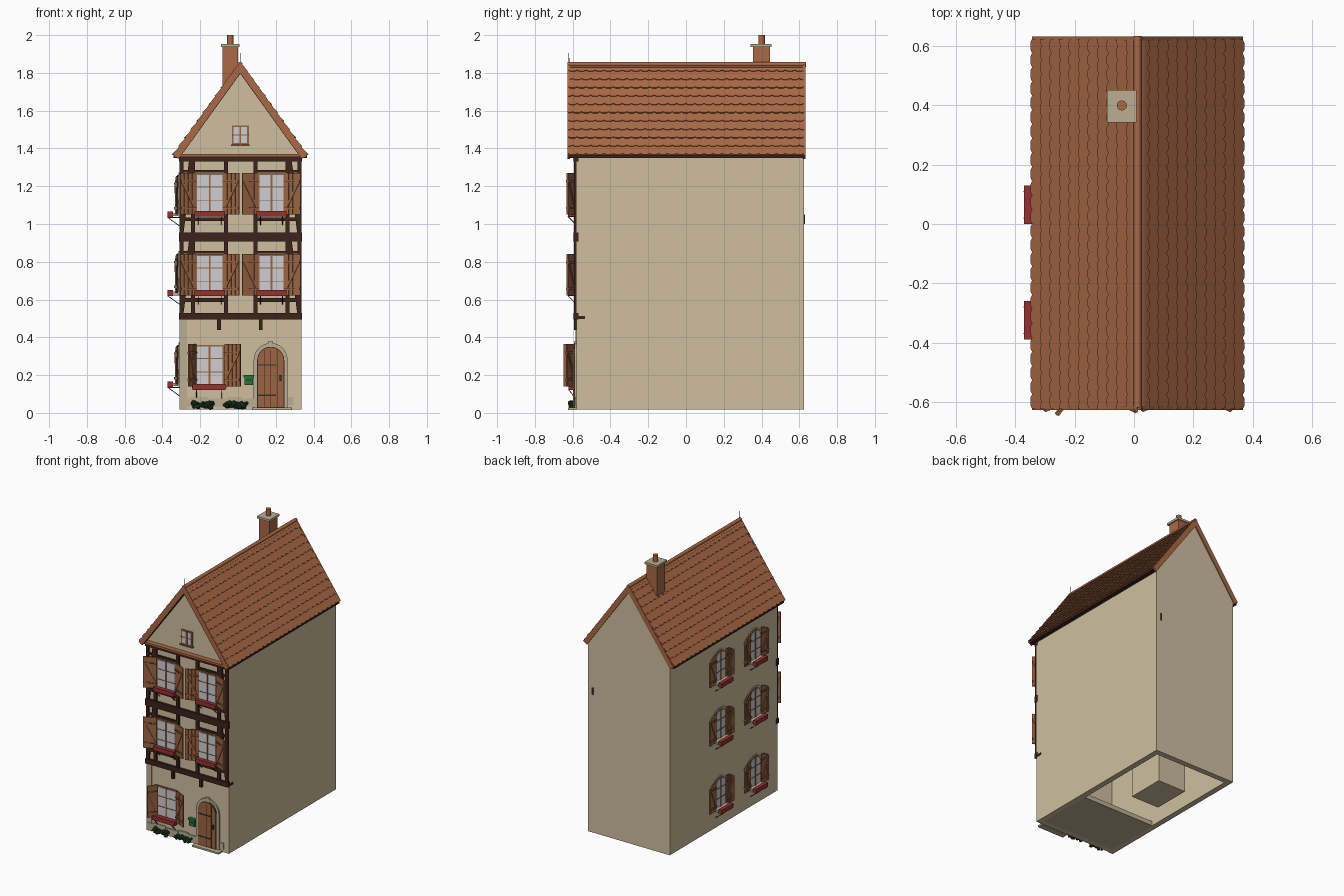
import bpy, bmesh, math, random
from mathutils import Matrix, Vector

if "Cube" in bpy.data.objects:
    bpy.data.objects.remove(bpy.data.objects["Cube"])

random.seed(4)
COL = {"plaster": (.62, .52, .35), "stone": (.50, .43, .29), "clay_tile": (.40, .14, .06),
       "dark_timber": (.045, .016, .011), "wood": (.33, .13, .055), "glass": (.62, .62, .65),
       "red_paint": (.30, .03, .03), "leaf": (.015, .055, .02), "green_paint": (.02, .17, .04),
       "iron": (.03, .03, .03)}
MATS = {}
for n, c in COL.items():
    MATS[n] = bpy.data.materials.new(n)
    MATS[n].diffuse_color = (*c, 1)

PARTS = {}


def part(name, mat):
    if name not in PARTS:
        PARTS[name] = (bmesh.new(), mat)
    return PARTS[name][0]


def frame(u, v, w, o):
    m = Matrix((u, v, w)).transposed().to_4x4()
    m.translation = Vector(o)
    return m


def prism(name, mat, M, pts, w0, w1):
    """Extrude a counter-clockwise outline in the plane of M from w0 to w1."""
    bm = part(name, mat)
    a = [bm.verts.new(M @ Vector((x, y, w0))) for x, y in pts]
    b = [bm.verts.new(M @ Vector((x, y, w1))) for x, y in pts]
    n = len(pts)
    bm.faces.new(a[::-1])
    bm.faces.new(b)
    for i in range(n):
        bm.faces.new((a[i], a[(i + 1) % n], b[(i + 1) % n], b[i]))


def box(name, mat, M, u0, u1, v0, v1, w0, w1):
    prism(name, mat, M, [(u0, v0), (u1, v0), (u1, v1), (u0, v1)], w0, w1)


def beam(name, mat, M, p, q, width, w0, w1):
    p, q = Vector(p), Vector(q)
    d = (q - p).normalized() * width / 2
    s = Vector((d.y, -d.x))
    prism(name, mat, M, [p + s, q + s, q - s, p - s], w0, w1)


def arch(u0, u1, v0, v1, rise, n=8):
    """Outline with an elliptical arched head."""
    c, r = (u0 + u1) / 2, (u1 - u0) / 2
    top = [(c + r * math.cos(math.pi * i / n), v1 - rise + rise * math.sin(math.pi * i / n))
           for i in range(n + 1)]
    return [(u0, v0), (u1, v0)] + top


def cyl(name, mat, r, z0, z1, x, y, seg=12, r2=None):
    bmesh.ops.create_cone(part(name, mat), cap_ends=True, segments=seg, radius1=r,
                          radius2=r if r2 is None else r2, depth=z1 - z0,
                          matrix=Matrix.Translation((x, y, (z0 + z1) / 2)))


F = frame((1, 0, 0), (0, 0, 1), (0, -1, 0), (0, -.58, 0))
L = frame((0, -1, 0), (0, 0, 1), (-1, 0, 0), (-.31, 0, 0))
X0, X1, XC = -.31, .335, .012
Z0, ZE = .018, 1.362

# hollow wall shell, gables, front floor and inner shaft
box("house_walls", "plaster", F, X0, X1, Z0, ZE, -.04, 0)
box("house_walls", "plaster", F, X0, X1, Z0, ZE, -1.205, -1.165)
for a, b in ((X0, X0 + .04), (X1 - .04, X1)):
    box("house_walls", "plaster", F, a, b, Z0, ZE, -1.165, -.04)
for w in (-.04, -1.205):
    prism("gable_walls", "plaster", F, [(X0, ZE), (X1, ZE), (XC, 1.82)], w, w + .045)
box("floor_slab", "stone", F, X0 + .04, X1 - .04, Z0, .05, -.44, -.04)
box("inner_shaft", "plaster", F, -.16, .06, Z0 + .01, 1.3, -.9, -.63)

# roof slabs with courses of round-ended tiles
TW, ROWS, Y = .048, 11, .625
for sgn, xe in ((1, .365), (-1, -.342)):
    v = Vector((XC - xe, 0, 1.848 - 1.362))
    ln = v.length
    v.normalize()
    u = Vector((0, sgn, 0))
    R = frame(u, v, u.cross(v), (xe, 0, 1.362))
    box("roof_slabs", "clay_tile", R, -Y, Y, .004, ln, -.028, 0)
    box("eave_boards", "dark_timber", F, min(xe, xe - sgn * .03), max(xe, xe - sgn * .03),
        1.35, 1.366, -1.2, .035)
    step = ln / ROWS
    for r in range(ROWS):
        T = R @ Matrix.Translation((0, (r + 1) * step, 0)) @ Matrix.Rotation(-.13, 4, 'X')
        for c in range(27):
            m = -Y + c * TW + (0 if r % 2 else TW / 2)
            if m - TW / 4 > Y - .002:
                continue
            pts = [(m - TW / 2, 0), (m - TW / 2, -step + .008), (m - TW / 4, -step),
                   (m + TW / 4, -step), (m + TW / 2, -step + .008), (m + TW / 2, 0)]
            pts = [(max(-Y, min(Y, x)), y) for x, y in pts]
            prism("roof_tiles", "clay_tile", T, pts, -.002, .003)
    # verge boards along the gable edges
    for w in (.035, -1.212):
        beam("verge_boards", "clay_tile", F, (xe - sgn * .012, 1.355), (XC, 1.832), .035, w, w + .012)
    beam("verge_trim", "dark_timber", F, (xe - sgn * .036, 1.36), (XC, 1.801), .006, .03, .042)
box("gable_sill", "clay_tile", F, -.335, .36, 1.355, 1.37, 0, .04)
bmesh.ops.create_cone(part("ridge_cap", "clay_tile"), cap_ends=True, segments=12, radius1=.013,
                      radius2=.013, depth=1.262, matrix=Matrix.Translation((XC, .003, 1.845))
                      @ Matrix.Rotation(math.pi / 2, 4, 'X'))
cyl("ridge_finial", "iron", .003, 1.85, 1.905, XC, -.62, 6, .001)

# chimney
box("chimney_stack", "clay_tile", F, -.083, .0, 1.55, 1.94, -1.025, -.935)
box("chimney_cap", "stone", F, -.091, .009, 1.938, 1.953, -1.033, -.922)
cyl("chimney_pot", "clay_tile", .017, 1.95, 2.0, -.041, .4)


def panes(M, u0, u1, v0, v1, rise=0.0, rows=3, base=0.0):
    """Wooden sash with glass and glazing bars."""
    out = (lambda a, b, c, d: arch(a, b, c, d, rise)) if rise else \
        (lambda a, b, c, d: [(a, c), (b, c), (b, d), (a, d)])
    prism("window_frames", "wood", M, out(u0, u1, v0, v1), base, base + .006)
    e = .009
    prism("window_glass", "glass", M, out(u0 + e, u1 - e, v0 + e, v1 - e), base, base + .009)
    c = (u0 + u1) / 2
    box("window_bars", "wood", M, c - .005, c + .005, v0, v1 - .003, base, base + .013)
    for i in range(1, rows):
        z = v0 + (v1 - v0) * i / rows
        box("window_bars", "wood", M, u0, u1, z - .002, z + .002, base, base + .012)


def shutter(M, hinge, side, v0, v1, length, ang, slope=0.0):
    """Plank shutter swung out from its hinge; side is -1 left, 1 right."""
    S = M @ Matrix.Translation((hinge, 0, .008)) @ Matrix.Rotation(-side * ang, 4, 'Y')
    n = 4
    for i in range(n):
        a, b = length * i / n + .0008, length * (i + 1) / n - .0008
        ta, tb = v1 - slope * (i / n) ** 2, v1 - slope * ((i + 1) / n) ** 2
        pts = [(a, v0), (b, v0), (b, tb), (a, ta)]
        if side < 0:
            pts = [(-x, y) for x, y in pts[::-1]]
        prism("shutters", "wood", S, pts, 0, .008)
    h = v1 - v0
    lo, hi = v0 + .16 * h, v0 + .8 * h
    for z in (lo, hi):
        beam("shutter_battens", "wood", S, (side * .004, z), (side * (length - .004), z), .012, -.004, .013)
        beam("shutter_hinges", "iron", S, (0, z), (side * length * .6, z), .003, .0, .0145)
    beam("shutter_battens", "wood", S, (side * .008, lo), (side * (length - .008), hi), .011, -.004, .012)


def flower_box(M, u0, u1, z, w0, w1):
    box("flower_boxes", "red_paint", M, u0, u1, z, z + .03, w0, w1)
    box("window_sills", "stone", M, u0 - .004, u1 + .004, z + .008, z + .022, 0, w0)
    for u in (u0 + .02, u1 - .02):
        B = M @ Matrix.Translation((u, 0, 0)) @ Matrix.Rotation(math.pi / 2, 4, 'Y')
        beam("box_brackets", "iron", B, (-w1, z), (0, z - .045), .004, -.002, .002)
        beam("box_brackets", "iron", B, (-w1, z), (0, z), .004, -.002, .002)


# upper front: half-timbering and windows on two storeys
for z0, z1 in ((.495, .53), (.908, .956), (1.33, 1.36)):
    box("timber_rails", "dark_timber", F, X0 - .003, X1 + .003, z0, z1, -.01, .016)
box("timber_rails", "dark_timber", F, X1 - .05, X1 + .004, .497, .512, -.045, 0)
for x in (-.1, .12):
    box("beam_brackets", "dark_timber", F, x - .01, x + .01, .44, .5, 0, .014)
for z0, z1, wz, box_z in ((.53, .908, .622, .62), (.956, 1.33, 1.05, 1.04)):
    for x in (X0 + .01, -.238, -.063, .093, .262, X1 - .01):
        box("timber_posts", "dark_timber", F, x - .011, x + .011, z0, z1, 0, .012)
    for a, b in ((X0, -.063), (.093, X1)):
        box("timber_rails", "dark_timber", F, a, b, wz - .035, wz - .015, 0, .011)
        box("timber_rails", "dark_timber", F, a, b, wz + .222, wz + .236, 0, .011)
    for a, b in ((X0 + .012, -.25), (X1 - .012, .275)):
        beam("timber_braces", "dark_timber", F, (a, z0), (b, z1), .02, 0, .0105)
    for a, b in ((-.225, -.074), (.104, .251)):
        panes(F, a, b, wz, wz + .218, base=.008)
        shutter(F, a, -1, wz, wz + .22, .091, .42)
        shutter(F, b, 1, wz, wz + .22, .091, .42)
        flower_box(F, a - .005, b + .005, box_z, .012, .045)

# gable window
panes(F, -.033, .057, 1.42, 1.522, rows=2, base=.005)
box("gable_sill", "clay_tile", F, -.038, .062, 1.414, 1.421, 0, .024)

# ground floor front: window, door, corner stones
panes(F, -.228, -.072, .145, .36)
shutter(F, -.226, -1, .14, .365, .068, .95)
shutter(F, -.07, 1, .14, .365, .095, .45)
flower_box(F, -.24, -.066, .122, .01, .042)
prism("door_surround", "stone", F, arch(.083, .263, Z0, .37, .09, 12), 0, .01)
prism("door_recess", "dark_timber", F, arch(.101, .245, Z0, .35, .072, 12), 0, .013)
prism("door_leaf", "wood", F, arch(.105, .241, .03, .346, .068, 12), 0, .017)
for i in range(1, 4):
    x = .105 + .034 * i
    box("door_joints", "dark_timber", F, x - .001, x + .001, .03, .333, 0, .0185)
for z in (.09, .25):
    box("door_hinges", "iron", F, .107, .2, z, z + .007, 0, .02)
box("door_handle", "iron", F, .22, .23, .17, .2, 0, .026)
box("door_keystone", "stone", F, .16, .186, .348, .378, 0, .014)
box("door_step", "stone", F, .075, .285, .016, .028, 0, .045)
box("corner_strip", "stone", F, X0, X0 + .04, Z0, .495, 0, .004)
for i, (a, b) in enumerate(((X0, -.255), (-.252, -.16), (-.157, -.06), (-.057, .02), (.023, .082), (.264, .295))):
    box("plinth_stones", "stone", F, a, b, .03 + .008 * (i % 2), .075 + .008 * (i % 2), 0, .007)

# mailbox
box("mailbox", "green_paint", F, .035, .079, .148, .19, 0, .022)
box("mailbox", "green_paint", F, .03, .084, .188, .2, 0, .027)
box("mailbox_slot", "iron", F, .042, .072, .172, .176, 0, .0235)

# low shrubs by the wall
for a, b in ((-.245, -.125), (-.07, .05)):
    for i in range(34):
        r = random.uniform(.009, .016)
        p = (random.uniform(a, b), random.uniform(-.612, -.588), random.uniform(.028, .054))
        bmesh.ops.create_icosphere(part("shrubs", "leaf"), subdivisions=1, radius=r,
                                   matrix=Matrix.Translation(p)
                                   @ Matrix.Rotation(random.uniform(0, 3), 4, 'X'))

# left side: two columns of arched windows
for cu in (-.065, .325):
    for z in (.15, .635, 1.05):
        prism("window_surrounds", "stone", L, arch(cu - .068, cu + .068, z - .01, z + .222, .035), 0, .004)
        panes(L, cu - .058, cu + .058, z, z + .212, .03)
        for s in (-1, 1):
            shutter(L, cu + s * .06, s, z, z + .205, .075, .1, .03)
        flower_box(L, cu - .065, cu + .065, z - .015, .035, .062)

# small vent on the rear wall
box("rear_vent", "iron", F, .29, .302, 1.0, 1.05, -1.209, -1.2)

for name, (bm, mat) in PARTS.items():
    bmesh.ops.recalc_face_normals(bm, faces=bm.faces)
    me = bpy.data.meshes.new(name)
    bm.to_mesh(me)
    bm.free()
    me.materials.append(MATS[mat])
    ob = bpy.data.objects.new(name, me)
    bpy.context.collection.objects.link(ob)
    if name in ("ridge_cap", "chimney_pot"):
        bpy.context.view_layer.objects.active = ob
        ob.select_set(True)
        bpy.ops.object.shade_smooth_by_angle(angle=math.radians(40))
        ob.select_set(False)

for m in bpy.data.materials:
    if m.users and not m.is_grease_pencil:
        m.use_nodes = True
        m.node_tree.nodes["Principled BSDF"].inputs["Base Color"].default_value = m.diffuse_color
